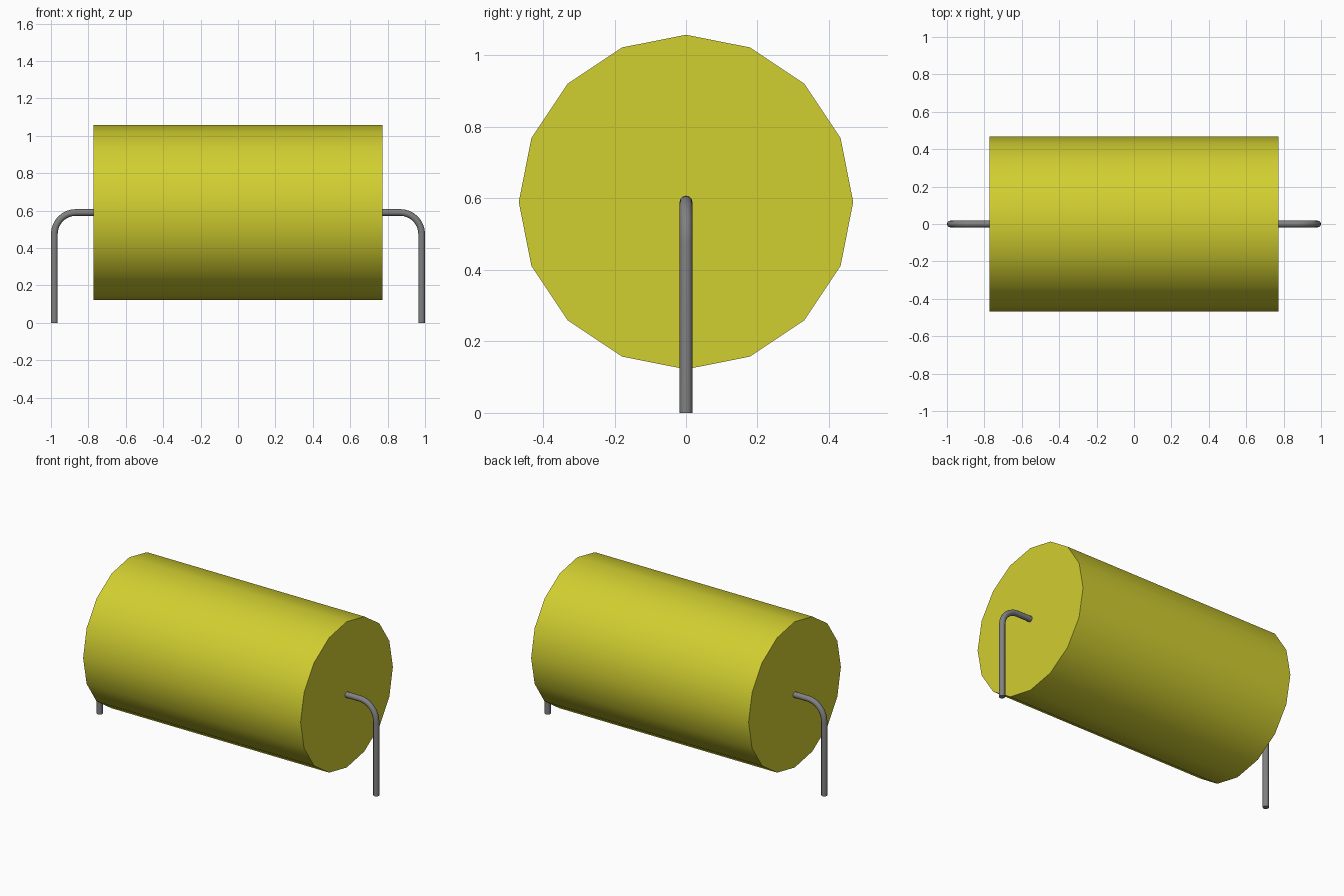
import bpy
from math import sin, cos, pi, radians

AXIS_Z = 0.59        # height of the body axis
BODY_R = 0.468
BODY_HALF = 0.772
WIRE_R = 0.018
WIRE_X = 1 - WIRE_R  # vertical part of each lead
BEND_R = 0.115

cube = bpy.data.objects.get("Cube")
if cube:
    bpy.data.objects.remove(cube, do_unlink=True)


def make_material(name, colour):
    mat = bpy.data.materials.new(name)
    mat.use_nodes = True
    mat.diffuse_color = (*colour, 1)
    bsdf = next(n for n in mat.node_tree.nodes if n.type == "BSDF_PRINCIPLED")
    bsdf.inputs["Base Color"].default_value = (*colour, 1)
    return mat


def smooth(obj):
    bpy.ops.object.select_all(action="DESELECT")
    obj.select_set(True)
    bpy.context.view_layer.objects.active = obj
    bpy.ops.object.shade_smooth_by_angle(angle=radians(40))


yellow = make_material("yellow", (0.64, 0.62, 0.03))
grey = make_material("metal grey", (0.22, 0.22, 0.22))

# Sixteen-sided body lying along x, with a corner at the top
bpy.ops.mesh.primitive_cylinder_add(vertices=16, radius=BODY_R, depth=2 * BODY_HALF,
                                    location=(0, 0, AXIS_Z), rotation=(0, pi / 2, 0))
body = bpy.context.object
body.name = "body"
body.data.materials.append(yellow)
smooth(body)


# Bent wire lead: out of the end face, round a quarter bend, down to the ground
def make_lead(name, side):
    bend_x, bend_z = WIRE_X - BEND_R, AXIS_Z - BEND_R
    path = [(BODY_HALF - 0.01, AXIS_Z)]
    for i in range(9):
        a = pi / 2 * i / 8
        path.append((bend_x + BEND_R * sin(a), bend_z + BEND_R * cos(a)))
    path.append((WIRE_X, 0))

    curve = bpy.data.curves.new(name, "CURVE")
    curve.dimensions = "3D"
    curve.bevel_depth = WIRE_R
    curve.bevel_resolution = 4
    curve.use_fill_caps = True
    spline = curve.splines.new("POLY")
    spline.points.add(len(path) - 1)
    for point, (x, z) in zip(spline.points, path):
        point.co = (side * x, 0, z, 1)

    lead = bpy.data.objects.new(name, curve)
    bpy.context.collection.objects.link(lead)
    bpy.ops.object.select_all(action="DESELECT")
    lead.select_set(True)
    bpy.context.view_layer.objects.active = lead
    bpy.ops.object.convert(target="MESH")
    lead = bpy.context.object
    lead.data.materials.clear()
    lead.data.materials.append(grey)
    smooth(lead)


make_lead("left_lead", 1)
make_lead("right_lead", -1)
